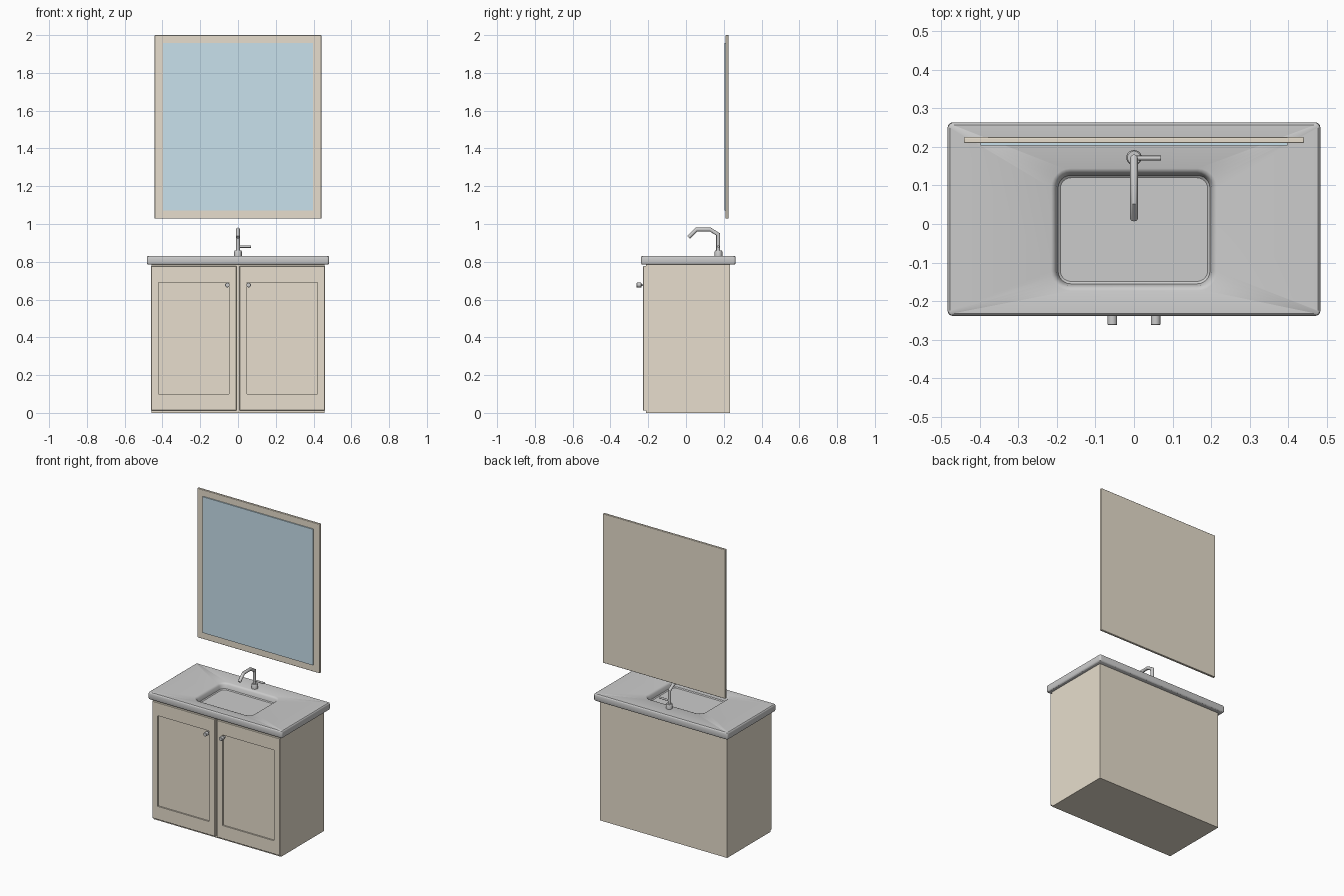
import bpy, bmesh, math
from mathutils import Vector

if "Cube" in bpy.data.objects:
    bpy.data.objects.remove(bpy.data.objects["Cube"])


def material(name, color):
    m = bpy.data.materials.new(name)
    m.diffuse_color = color
    m.use_nodes = True
    m.node_tree.nodes["Principled BSDF"].inputs["Base Color"].default_value = m.diffuse_color
    return m


wood = material("beige_wood", (0.80, 0.73, 0.61, 1))
glass = material("mirror_glass", (0.58, 0.75, 0.84, 1))


def finish(name, bm, mat=None, smooth=True):
    bmesh.ops.recalc_face_normals(bm, faces=bm.faces[:])
    mesh = bpy.data.meshes.new(name)
    bm.to_mesh(mesh)
    bm.free()
    ob = bpy.data.objects.new(name, mesh)
    bpy.context.collection.objects.link(ob)
    if mat:
        mesh.materials.append(mat)
    if smooth:
        bpy.ops.object.select_all(action='DESELECT')
        ob.select_set(True)
        bpy.context.view_layer.objects.active = ob
        bpy.ops.object.shade_smooth_by_angle(angle=math.radians(35))
    return ob


def rounded_rect(u0, u1, v0, v1, r, n):
    if n == 0:
        return [(u1, v1), (u0, v1), (u0, v0), (u1, v0)]
    corners = [(u1 - r, v1 - r), (u0 + r, v1 - r), (u0 + r, v0 + r), (u1 - r, v0 + r)]
    return [(cu + r * math.cos((i + k / n) * math.pi / 2),
             cv + r * math.sin((i + k / n) * math.pi / 2))
            for i, (cu, cv) in enumerate(corners) for k in range(n + 1)]


def skin(bm, rings):
    """Bridge rings of equal length and cap both ends."""
    rings = [[bm.verts.new(p) for p in ring] for ring in rings]
    for a, b in zip(rings, rings[1:]):
        for i in range(len(a)):
            j = (i + 1) % len(a)
            bm.faces.new((a[i], a[j], b[j], b[i]))
    bm.faces.new(rings[0])
    bm.faces.new(rings[-1])


def box(name, x, y, z, mat=None, bevel=0.0):
    bm = bmesh.new()
    skin(bm, [[(u, v, h) for u, v in rounded_rect(*x, *y, 0, 0)] for h in z])
    ob = finish(name, bm, mat)
    if bevel:
        mod = ob.modifiers.new("bevel", 'BEVEL')
        mod.width, mod.segments = bevel, 2
    return ob


def tube(name, pts, radii, n=20, mat=None):
    """Round tube along a path, with mitred joints."""
    pts = [Vector(p) for p in pts]
    side = Vector((1, 0, 0)) if abs((pts[1] - pts[0]).normalized().x) < 0.9 else Vector((0, 1, 0))
    rings = []
    for i, p in enumerate(pts):
        d0 = (p - pts[max(i - 1, 0)]).normalized()
        d1 = (pts[min(i + 1, len(pts) - 1)] - p).normalized()
        t = (d0 + d1).normalized()
        up = t.cross(side).normalized()
        if d0.length and d1.length:
            up /= max(0.5, t.dot(d0))
        rings.append([p + radii[i] * (math.cos(a) * side + math.sin(a) * up)
                      for a in (2 * math.pi * k / n for k in range(n))])
    bm = bmesh.new()
    skin(bm, rings)
    return finish(name, bm, mat)


def mirror_x(ob):
    ob.modifiers.new("mirror", 'MIRROR').use_axis = (True, False, False)


# Cabinet body
box("cabinet", (-0.459, 0.459), (-0.212, 0.232), (0, 0.79), wood)

# Doors with recessed panels
bm = bmesh.new()
door = [((0.008, 0.460, 0.012, 0.777), -0.212),
        ((0.008, 0.460, 0.012, 0.777), -0.224),
        ((0.011, 0.457, 0.015, 0.774), -0.228),
        ((0.048, 0.420, 0.100, 0.690), -0.228),
        ((0.048, 0.420, 0.100, 0.690), -0.219)]
skin(bm, [[(u, y, v) for u, v in rounded_rect(*r, 0, 0)] for r, y in door])
mirror_x(finish("door", bm, wood))

# Door knobs
mirror_x(tube("knob", [(0.056, y, 0.677) for y in (-0.215, -0.236, -0.237, -0.260, -0.262)],
              [0.006, 0.006, 0.0125, 0.0125, 0.011]))

# Countertop and sunken basin in one continuous skin
layers = [((-0.477, 0.477, -0.232, 0.257), 0.008, 0.785),
          ((-0.481, 0.481, -0.236, 0.261), 0.010, 0.788),
          ((-0.483, 0.483, -0.238, 0.263), 0.012, 0.793),
          ((-0.483, 0.483, -0.238, 0.263), 0.012, 0.822),
          ((-0.481, 0.481, -0.236, 0.261), 0.010, 0.828),
          ((-0.477, 0.477, -0.232, 0.257), 0.008, 0.831),
          ((-0.215, 0.215, -0.173, 0.144), 0.050, 0.831),
          ((-0.208, 0.208, -0.166, 0.137), 0.044, 0.828),
          ((-0.202, 0.202, -0.160, 0.131), 0.038, 0.820),
          ((-0.197, 0.197, -0.155, 0.126), 0.033, 0.797),
          ((-0.191, 0.191, -0.149, 0.120), 0.028, 0.792)]
bm = bmesh.new()
skin(bm, [[(u, v, z) for u, v in rounded_rect(*r, c, 6)] for r, c, z in layers])
finish("countertop_with_basin", bm)

# Faucet base, spout and lever
tube("faucet_base", [(0, 0.172, z) for z in (0.828, 0.855, 0.860)], [0.020, 0.020, 0.017])
tube("faucet_spout", [(0, 0.170, 0.850), (0, 0.170, 0.945), (0, 0.128, 0.971),
                      (0, 0.056, 0.971), (0, 0.014, 0.930)], [0.010] * 5)
tube("faucet_lever", [(0, 0.171, 0.880), (0.070, 0.171, 0.880)], [0.006] * 2)

# Wall mirror: backing frame and raised glass
box("mirror_frame", (-0.441, 0.441), (0.210, 0.225), (1.028, 2.0), wood, 0.003)
box("mirror_pane", (-0.398, 0.398), (0.203, 0.213), (1.072, 1.958), glass)
